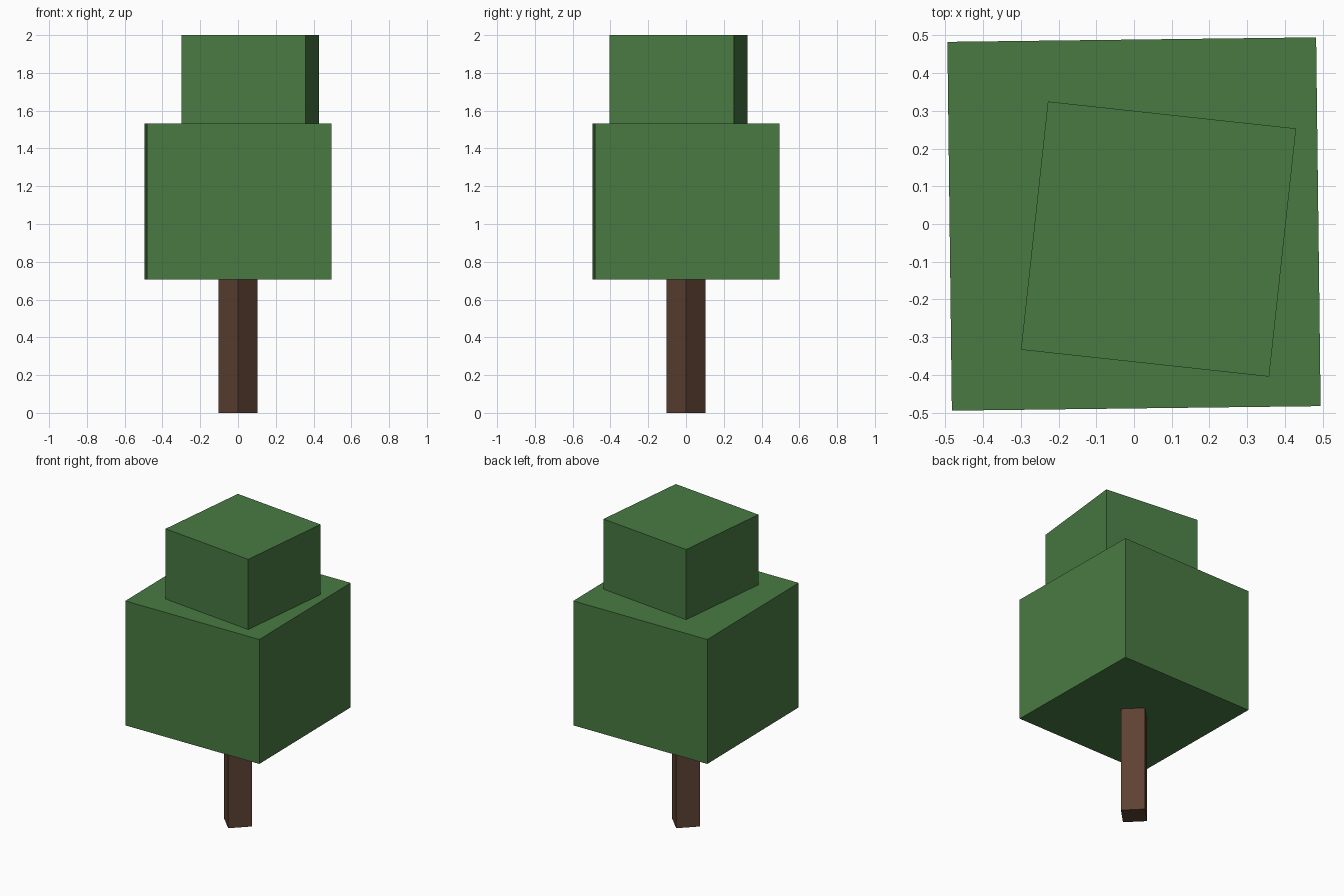
import bpy
import math

if "Cube" in bpy.data.objects:
    bpy.data.objects.remove(bpy.data.objects["Cube"])


def material(name, color):
    mat = bpy.data.materials.new(name)
    mat.diffuse_color = (*color, 1.0)
    mat.use_nodes = True
    mat.node_tree.nodes["Principled BSDF"].inputs["Base Color"].default_value = mat.diffuse_color
    return mat


def block(name, center, side, bottom, top, turn, mat):
    """Square block between two heights, turned about its vertical axis."""
    bpy.ops.mesh.primitive_cube_add(
        size=1, location=(center[0], center[1], (bottom + top) / 2),
        rotation=(0, 0, math.radians(turn)))
    obj = bpy.context.object
    obj.name = name
    obj.scale = (side, side, top - bottom)
    obj.data.materials.append(mat)
    return obj


leaf_green = material("leaf green", (0.066, 0.195, 0.055))
bark_brown = material("bark brown", (0.109, 0.054, 0.033))

# Thin trunk, standing corner to the front
block("trunk", (0, 0), 0.146, 0.0, 0.705, 45, bark_brown)

# Large lower foliage and the smaller, offset crown on top
block("lower_foliage", (0, 0), 0.978, 0.705, 1.533, 0.7, leaf_green)
block("upper_foliage", (0.065, -0.04), 0.662, 1.533, 2.0, -6.2, leaf_green)
